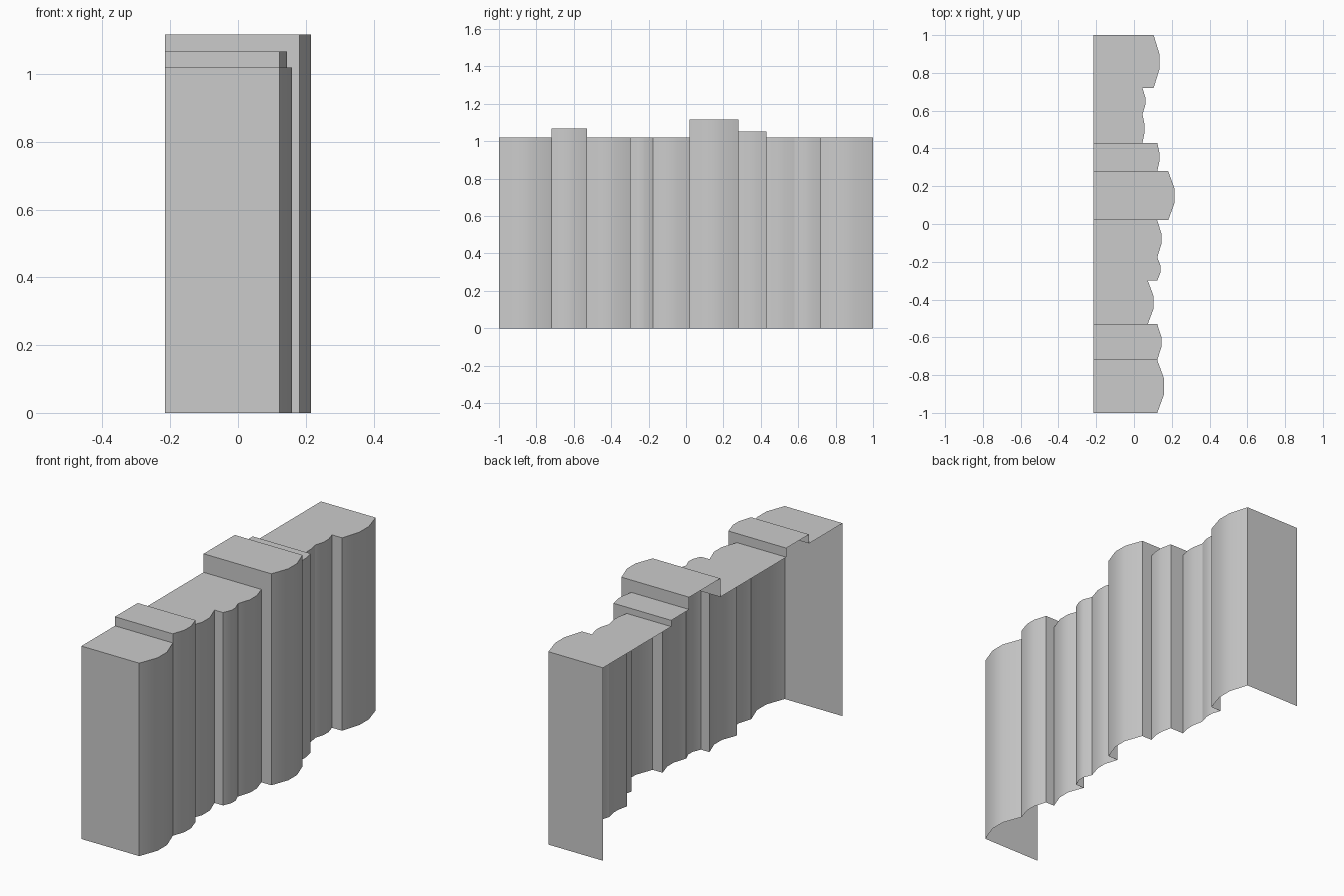
import bpy, bmesh, math

if "Cube" in bpy.data.objects:
    bpy.data.objects.remove(bpy.data.objects["Cube"])

BACK = -0.215
# each book: y start, y end, spine edge x, spine crown x, height
BOOKS = [
    (-1.00, -0.72, 0.123, 0.160, 1.019),
    (-0.72, -0.53, 0.123, 0.145, 1.067),
    (-0.53, -0.30, 0.073, 0.104, 1.019),
    (-0.30, -0.177, 0.123, 0.141, 1.019),
    (-0.177, 0.02, 0.123, 0.145, 1.019),
    (0.02, 0.28, 0.181, 0.215, 1.117),
    (0.28, 0.43, 0.123, 0.135, 1.052),
    (0.43, 0.58, 0.045, 0.056, 1.019),
    (0.58, 0.72, 0.045, 0.060, 1.019),
    (0.72, 1.00, 0.104, 0.135, 1.019),
]


def face(bm, pts):
    return bm.faces.new([bm.verts.new(p) for p in pts])


def side_rect(bm, y, x0, x1, z0, z1, outward):
    if x1 - x0 < 1e-4 or z1 - z0 < 1e-4:
        return
    pts = [(x0, y, z0), (x1, y, z0), (x1, y, z1), (x0, y, z1)]
    face(bm, pts if outward < 0 else pts[::-1])


def make_book(i):
    y0, y1, edge, crown, h = BOOKS[i]
    w = y1 - y0
    bm = bmesh.new()
    # rounded spine
    prof = [(edge, y0), (crown, y0 + 0.36 * w), (crown, y0 + 0.64 * w), (edge, y1)]
    for (xa, ya), (xb, yb) in zip(prof, prof[1:]):
        face(bm, [(xa, ya, 0), (xb, yb, 0), (xb, yb, h), (xa, ya, h)])
    # top
    face(bm, [(BACK, y0, h)] + [(x, y, h) for x, y in prof] + [(BACK, y1, h)])
    # covers, only where they stick out past the neighbouring book
    for y, j, out in ((y0, i - 1, -1), (y1, i + 1, 1)):
        en, hn = (BOOKS[j][2], BOOKS[j][4]) if 0 <= j < len(BOOKS) else (BACK, 0)
        side_rect(bm, y, BACK, edge, hn, h, out)
        side_rect(bm, y, en, edge, 0, min(h, hn), out)
    bmesh.ops.remove_doubles(bm, verts=bm.verts, dist=1e-5)
    mesh = bpy.data.meshes.new("book_%d" % (i + 1))
    bm.to_mesh(mesh)
    bm.free()
    ob = bpy.data.objects.new(mesh.name, mesh)
    bpy.context.collection.objects.link(ob)
    # smooth spine, crisp cover edges
    bpy.ops.object.select_all(action='DESELECT')
    ob.select_set(True)
    bpy.context.view_layer.objects.active = ob
    bpy.ops.object.shade_smooth_by_angle(angle=math.radians(35))


for i in range(len(BOOKS)):
    make_book(i)
